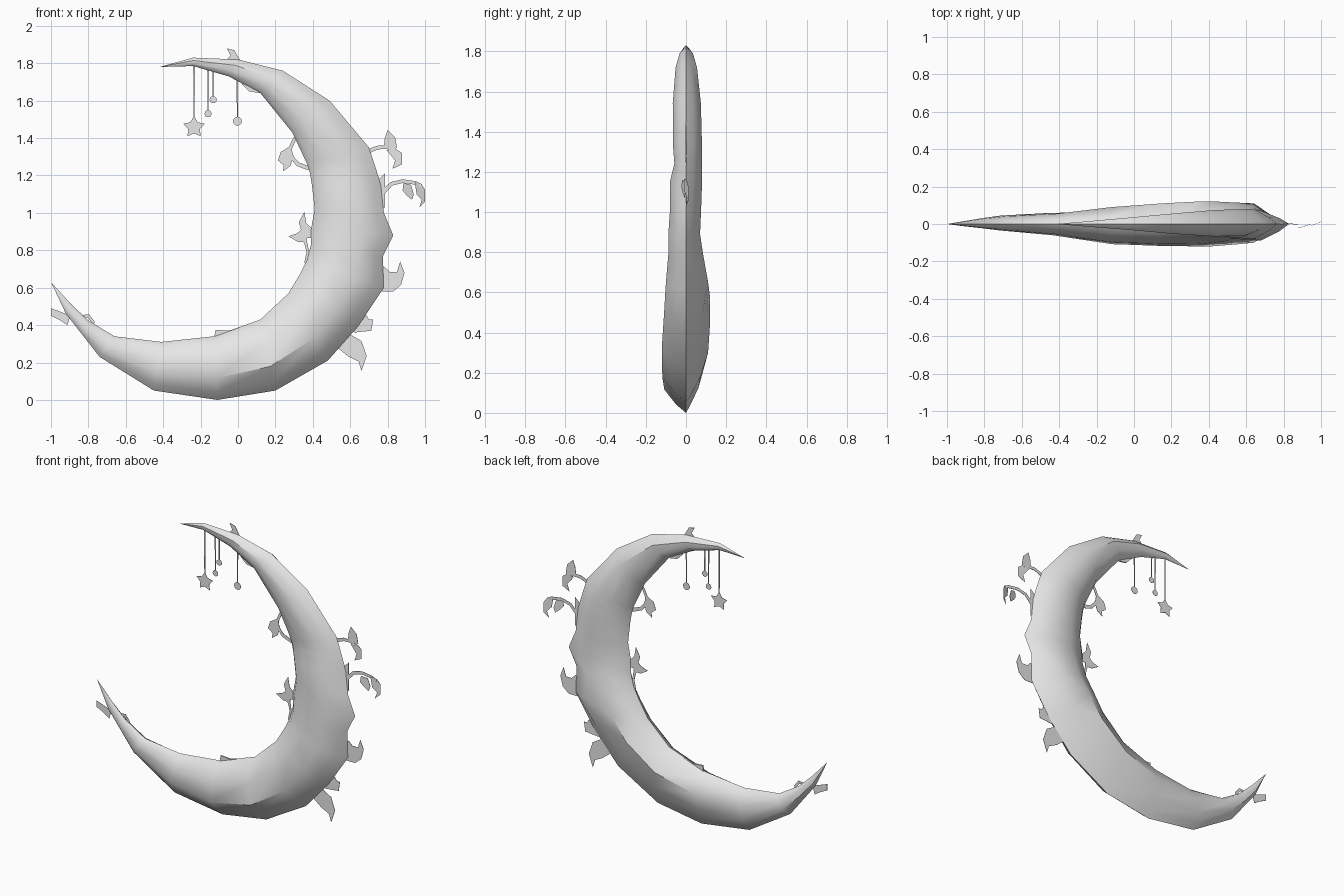
import bpy, bmesh, math
from mathutils import Vector

cube = bpy.data.objects.get("Cube")
if cube:
    bpy.data.objects.remove(cube, do_unlink=True)

grey = bpy.data.materials.new("plain_grey")
grey.use_nodes = True
grey.diffuse_color = (0.8, 0.8, 0.8, 1)
grey.node_tree.nodes["Principled BSDF"].inputs["Base Color"].default_value = (0.8, 0.8, 0.8, 1)


def add_mesh(name, bm):
    bmesh.ops.recalc_face_normals(bm, faces=bm.faces[:])
    mesh = bpy.data.meshes.new(name)
    bm.to_mesh(mesh)
    bm.free()
    mesh.materials.append(grey)
    obj = bpy.data.objects.new(name, mesh)
    bpy.context.collection.objects.link(obj)
    return obj


def plate(name, outline, y=0.0, tilt=0.0, thick=0.002):
    """Thin upright plate from an x-z outline; tilt slopes it in y along x."""
    bm = bmesh.new()
    cx = sum(p[0] for p in outline) / len(outline)
    front, back = [[bm.verts.new((x, y + s * thick / 2 + tilt * (x - cx), z)) for x, z in outline]
                   for s in (-1, 1)]
    bm.faces.new(front)
    bm.faces.new(back[::-1])
    n = len(outline)
    for i in range(n):
        j = (i + 1) % n
        bm.faces.new((front[j], front[i], back[i], back[j]))
    return add_mesh(name, bm)


def ribbon(name, path, width, y=0.0):
    """Flat stem or string along an x-z path, slimmer at its far end."""
    pts = [Vector(p) for p in path]
    last = len(pts) - 1
    left, right = [], []
    for i, p in enumerate(pts):
        d = (pts[min(i + 1, last)] - pts[max(i - 1, 0)]).normalized()
        side = Vector((d.y, -d.x)) * width / 2 * (1 - 0.3 * i / last)
        left.append(p + side)
        right.append(p - side)
    return plate(name, [tuple(p) for p in left + right[::-1]], y)


# Crescent stations: outer x, z, inner x, z, front depth, back depth
STATIONS = [
    (-.92, .46, -.89, .51, .012, .015),
    (-.83, .345, -.80, .425, .022, .03),
    (-.74, .23, -.66, .34, .035, .045),
    (-.45, .05, -.41, .31, .06, .06),
    (-.11, .00, -.13, .34, .108, .09),
    (.20, .05, .12, .43, .118, .11),
    (.48, .21, .27, .57, .12, .12),
    (.64, .39, .33, .67, .11, .12),
    (.78, .60, .37, .75, .10, .11),
    (.775, .77, .39, .83, .088, .085),
    (.83, .88, .39, .91, .088, .07),
    (.78, 1.0, .41, 1.02, .08, .075),
    (.765, 1.15, .395, 1.15, .08, .08),
    (.73, 1.26, .385, 1.21, .058, .08),
    (.70, 1.35, .37, 1.26, .064, .08),
    (.49, 1.60, .29, 1.43, .066, .074),
    (.24, 1.76, .12, 1.64, .052, .055),
    (.00, 1.82, -.05, 1.73, .032, .035),
    (-.24, 1.83, -.24, 1.785, .015, .015),
]
# Half sections: position from outer to inner edge, share of the depth
FULL = [(.12, .45), (.34, 1.0), (.68, .9), (.92, .45)]
LEANING = [(.12, .25), (.36, .68), (.66, 1.0), (.92, .5)]


def crescent():
    bm = bmesh.new()
    rings = []
    for ox, oz, ix, iz, front, back in STATIONS:
        rear = LEANING if oz < .5 and ox > -.3 else FULL
        prof = [(0, 0)] + [(t, -d * front) for t, d in FULL] + [(1, 0)]
        prof += [(t, d * back) for t, d in reversed(rear)]
        rings.append([bm.verts.new((ox + (ix - ox) * t, y, oz + (iz - oz) * t)) for t, y in prof])
    n = len(rings[0])
    for a, b in zip(rings, rings[1:]):
        for k in range(n):
            m = (k + 1) % n
            bm.faces.new((a[k], a[m], b[m], b[k]))
    for ring, tip in ((rings[0], (-1, 0, .63)), (rings[-1], (-.42, 0, 1.78))):
        v = bm.verts.new(tip)
        for k in range(n):
            bm.faces.new((ring[k], ring[(k + 1) % n], v))
    obj = add_mesh("crescent_body", bm)
    bpy.ops.object.select_all(action='DESELECT')
    obj.select_set(True)
    bpy.context.view_layer.objects.active = obj
    bpy.ops.object.shade_smooth_by_angle(angle=math.radians(40))


crescent()

# Hanging ornaments: strings, discs and a star
for i, (x, top, low, r) in enumerate([(-.16, 1.77, 1.53, .019), (-.133, 1.76, 1.605, .019),
                                      (-.003, 1.74, 1.49, .024)]):
    ribbon(f"string_{i + 1}", [(x, top), (x, low)], .009)
    plate(f"hanging_disc_{i + 1}", [(x + r * math.cos(k * math.pi / 6), low + r * math.sin(k * math.pi / 6))
                                    for k in range(12)])
ribbon("star_string", [(-.235, 1.80), (-.235, 1.49)], .009)
plate("hanging_star", [(-.235 + r * math.sin(k * math.pi / 5), 1.458 + r * math.cos(k * math.pi / 5))
                       for k in range(10) for r in [(.06, .033)[k % 2]]])

# Vine stems
ribbon("upper_outer_stem", [(.66, 1.30), (.71, 1.335), (.75, 1.35), (.80, 1.35), (.83, 1.335)], .024)
ribbon("far_outer_stem", [(.72, 1.05), (.77, 1.105), (.82, 1.155), (.88, 1.17), (.95, 1.16), (.98, 1.145)], .024)
ribbon("upper_inner_stem", [(.42, 1.23), (.36, 1.245), (.32, 1.26), (.29, 1.295), (.275, 1.335), (.30, 1.39),
                            (.33, 1.43)], .024)
ribbon("middle_inner_stem", [(.35, .87), (.365, .83), (.373, .79), (.36, .73)], .018)
ribbon("low_tip_stem", [(-.86, .41), (-.835, .445), (-.80, .45), (-.77, .41)], .022)

# Leaves on the outer side
plate("upper_leaf_a", [(.80, 1.445), (.84, 1.405), (.85, 1.35), (.82, 1.325), (.78, 1.355), (.785, 1.40)], tilt=.05)
plate("upper_leaf_b", [(.795, 1.335), (.84, 1.345), (.877, 1.32), (.877, 1.26), (.825, 1.235), (.84, 1.28)],
      tilt=-.05)
plate("far_leaf_a", [(.885, 1.16), (.925, 1.15), (.94, 1.10), (.93, 1.07), (.90, 1.095), (.88, 1.12)],
      y=-.012, tilt=.3)
plate("far_leaf_b", [(.945, 1.165), (.98, 1.155), (1.0, 1.125), (1.0, 1.06), (.97, 1.03), (.982, 1.07),
                     (.955, 1.10)], y=.003, tilt=.4)
plate("outer_thorn", [(.72, 1.15), (.785, 1.21), (.785, 1.03), (.72, 1.03)])
plate("lower_leaf", [(.785, .71), (.81, .685), (.85, .685), (.867, .74), (.89, .68), (.872, .615), (.83, .58),
                     (.75, .58), (.75, .70)])
plate("small_leaf", [(.62, .41), (.66, .42), (.685, .455), (.70, .43), (.722, .43), (.713, .37), (.62, .36)])
plate("bottom_leaf", [(.53, .28), (.60, .35), (.66, .315), (.688, .235), (.66, .155), (.645, .205), (.59, .232)])

# Leaves on the inner side and at the tips
plate("upper_inner_leaf", [(.285, 1.36), (.295, 1.295), (.28, 1.25), (.24, 1.222), (.245, 1.255),
                           (.213, 1.28), (.228, 1.325)])
plate("middle_inner_leaf", [(.27, .875), (.315, .89), (.337, .91), (.325, .95), (.355, 1.005), (.365, .945),
                            (.39, .92), (.42, .90), (.42, .87), (.37, .865), (.37, .845), (.32, .845)])
plate("low_tip_leaf", [(-1, .49), (-.95, .472), (-.92, .46), (-.90, .44), (-.912, .40), (-.95, .425), (-1, .45)])
plate("top_leaf", [(-.07, 1.81), (-.04, 1.84), (-.06, 1.88), (-.02, 1.87), (.015, 1.81)])
plate("lower_inner_bud", [(-.13, .32), (-.12, .375), (-.05, .37), (.01, .388), (.03, .36)], thick=.009)
plate("upper_inner_bud", [(.02, 1.69), (.06, 1.65), (.115, 1.64), (.12, 1.68)], thick=.009)
